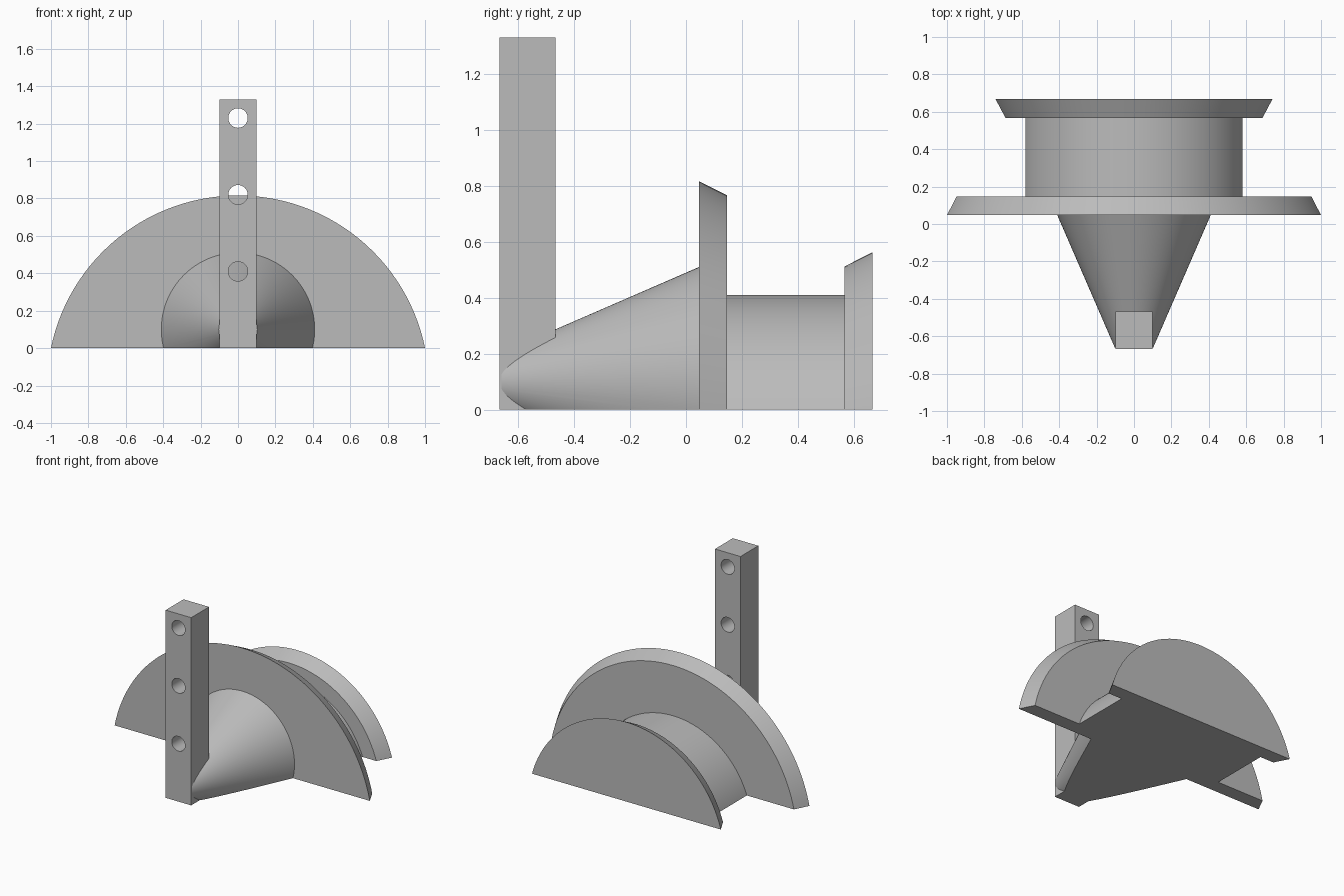
import bpy
import bmesh
import math
from mathutils import Matrix, Vector

cube = bpy.data.objects.get("Cube")
if cube:
    bpy.data.objects.remove(cube, do_unlink=True)

# Single plain grey for the whole part
grey = bpy.data.materials.new("plain_grey")
grey.use_nodes = True
colour = (0.5, 0.5, 0.5, 1)
grey.diffuse_color = colour
grey.node_tree.nodes["Principled BSDF"].inputs["Base Color"].default_value = colour


def make_object(name, bm):
    bmesh.ops.recalc_face_normals(bm, faces=bm.faces)
    mesh = bpy.data.meshes.new(name)
    bm.to_mesh(mesh)
    bm.free()
    mesh.materials.append(grey)
    obj = bpy.data.objects.new(name, mesh)
    bpy.context.collection.objects.link(obj)
    return obj


def shade(obj):
    bpy.ops.object.select_all(action='DESELECT')
    obj.select_set(True)
    bpy.context.view_layer.objects.active = obj
    bpy.ops.object.shade_smooth_by_angle(angle=math.radians(25))


def frustum(name, y0, y1, r0, r1, axis_z, sides=128, cut=True):
    """Cone section along y, optionally trimmed flat at the ground."""
    bm = bmesh.new()
    place = (Matrix.Translation((0, (y0 + y1) / 2, axis_z))
             @ Matrix.Rotation(-math.pi / 2, 4, 'X'))
    bmesh.ops.create_cone(bm, cap_ends=True, segments=sides, radius1=r0,
                          radius2=r1, depth=y1 - y0, matrix=place)
    if cut:
        geom = bm.verts[:] + bm.edges[:] + bm.faces[:]
        bmesh.ops.bisect_plane(bm, geom=geom, plane_co=Vector((0, 0, 0)),
                               plane_no=Vector((0, 0, 1)), clear_inner=True)
        rim = [e for e in bm.edges if e.is_boundary]
        bmesh.ops.edgeloop_fill(bm, edges=rim)
    return make_object(name, bm)


# Turned body: nose cone, then discs and drum sharing an axis below ground
AXIS = -0.205
shade(frustum("nose_cone", -0.66, 0.047, 0.103, 0.41, 0.1))
shade(frustum("front_flange", 0.047, 0.147, 1.021, 0.971, AXIS))
shade(frustum("drum", 0.147, 0.567, 0.615, 0.615, AXIS))
shade(frustum("rear_flange", 0.567, 0.667, 0.717, 0.768, AXIS))

# Upright square post
HEIGHT = 1.33
bm = bmesh.new()
bmesh.ops.create_cube(bm, size=1, matrix=Matrix.Translation((0, -0.567, HEIGHT / 2))
                      @ Matrix.Diagonal((0.2, 0.2, HEIGHT, 1)))
post = make_object("post", bm)

# Three round holes drilled front to back through the post
drills = []
for z in (0.41, 0.82, 1.23):
    drill = frustum("drill", -0.8, -0.3, 0.052, 0.052, z, sides=48, cut=False)
    drill.hide_render = True
    mod = post.modifiers.new("hole", 'BOOLEAN')
    mod.operation = 'DIFFERENCE'
    mod.solver = 'EXACT'
    mod.object = drill
    drills.append(drill)

bpy.context.view_layer.update()
evaluated = post.evaluated_get(bpy.context.evaluated_depsgraph_get())
drilled = bpy.data.meshes.new_from_object(evaluated)
post.modifiers.clear()
post.data = drilled
for drill in drills:
    bpy.data.objects.remove(drill, do_unlink=True)
shade(post)
